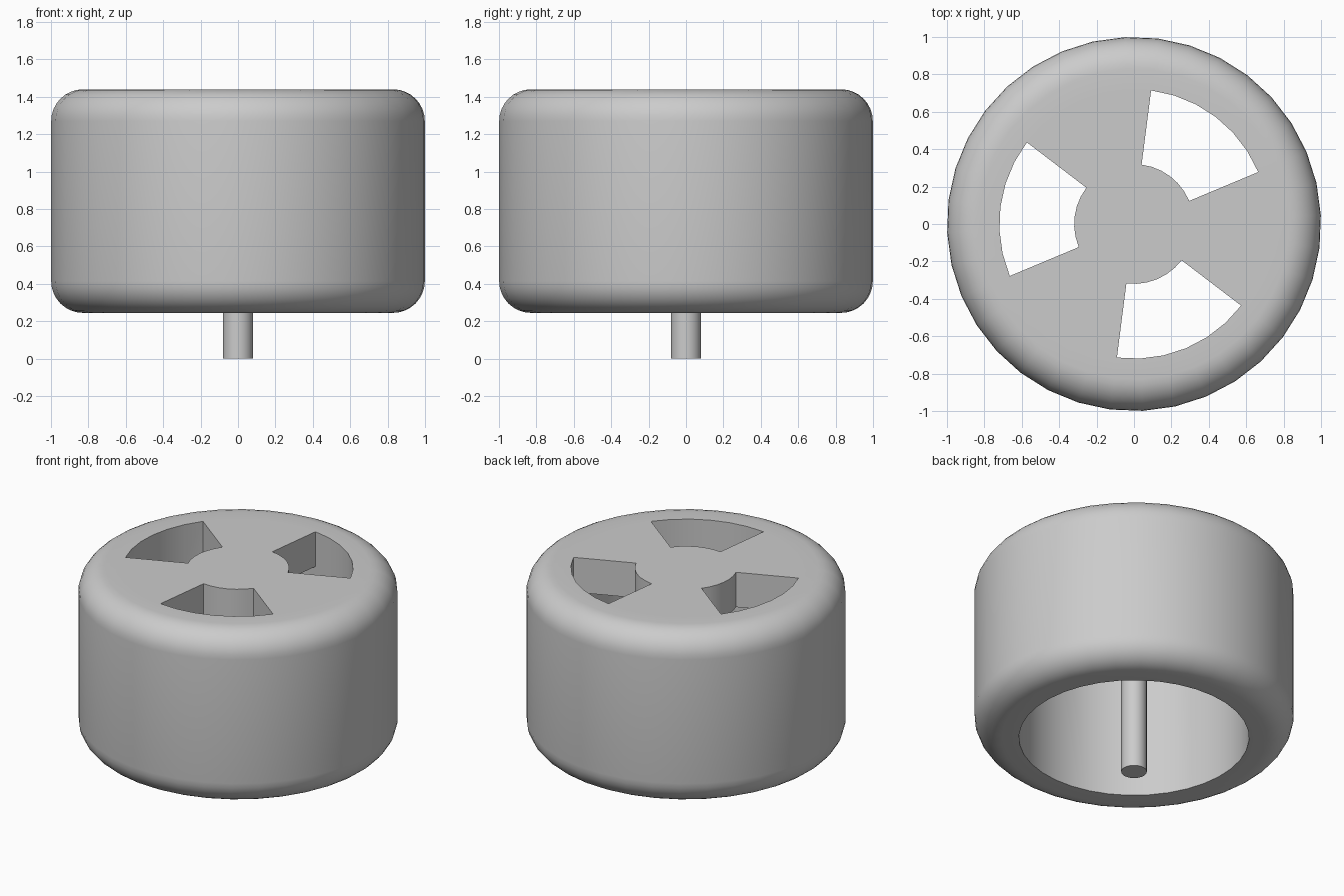
import bpy, bmesh
from math import sin, cos, radians, pi

cube = bpy.data.objects.get("Cube")
if cube:
    bpy.data.objects.remove(cube)

SEGMENTS = 36            # ten degrees each, six per slot and six per spoke
START = radians(22.7)    # where the first slot begins
BOTTOM, TOP, PLATE = 0.245, 1.44, 1.2
HUB_R, BORE_R, OUTER_R, FILLET = 0.32, 0.72, 1.0, 0.17
ROD_R = 0.08

grey = bpy.data.materials.new("plain_grey")
grey.use_nodes = True
colour = (0.6, 0.6, 0.6, 1)
grey.diffuse_color = colour
grey.node_tree.nodes["Principled BSDF"].inputs["Base Color"].default_value = colour


def ring(bm, r, z):
    """One circle of vertices."""
    angles = [START + 2 * pi * i / SEGMENTS for i in range(SEGMENTS)]
    return [bm.verts.new((r * cos(a), r * sin(a), z)) for a in angles]


def strip(bm, a, b, steps=range(SEGMENTS)):
    """Quads joining two circles over the chosen steps."""
    for i in steps:
        j = (i + 1) % SEGMENTS
        bm.faces.new((a[i], a[j], b[j], b[i]))


def finish(bm, name):
    bmesh.ops.recalc_face_normals(bm, faces=bm.faces)
    mesh = bpy.data.meshes.new(name)
    bm.to_mesh(mesh)
    bm.free()
    mesh.materials.append(grey)
    obj = bpy.data.objects.new(name, mesh)
    bpy.context.collection.objects.link(obj)
    bpy.ops.object.select_all(action="DESELECT")
    obj.select_set(True)
    bpy.context.view_layer.objects.active = obj
    bpy.ops.object.shade_smooth_by_angle(angle=radians(30))
    return obj


# Body: rounded outer wall, open bore below, slotted plate on top
bm = bmesh.new()
arc = [radians(90 * k / 8) for k in range(9)]
core = OUTER_R - FILLET
profile = [(BORE_R, TOP)]
profile += [(core + FILLET * sin(a), TOP - FILLET + FILLET * cos(a)) for a in arc]
profile += [(core + FILLET * cos(a), BOTTOM + FILLET - FILLET * sin(a)) for a in arc]
profile += [(BORE_R, BOTTOM), (BORE_R, PLATE)]
rings = [ring(bm, r, z) for r, z in profile]
for a, b in zip(rings, rings[1:]):
    strip(bm, a, b)

rim_top, rim_low = rings[0], rings[-1]
hub_top, hub_low = ring(bm, HUB_R, TOP), ring(bm, HUB_R, PLATE)
slots = [i for i in range(SEGMENTS) if i % 12 < 6]
spokes = [i for i in range(SEGMENTS) if i % 12 >= 6]
strip(bm, hub_top, rim_top, spokes)
strip(bm, hub_low, rim_low, spokes)
strip(bm, rim_top, rim_low, slots)
strip(bm, hub_top, hub_low, slots)
for i in range(0, SEGMENTS, 6):      # straight sides of the slots
    bm.faces.new((hub_top[i], rim_top[i], rim_low[i], hub_low[i]))
bm.faces.new(hub_top)
bm.faces.new(hub_low)
finish(bm, "slotted_body")

# Centre rod hanging from the hub
bm = bmesh.new()
foot, head = ring(bm, ROD_R, 0), ring(bm, ROD_R, PLATE + 0.02)
strip(bm, foot, head)
bm.faces.new(foot)
bm.faces.new(head)
finish(bm, "centre_rod")
